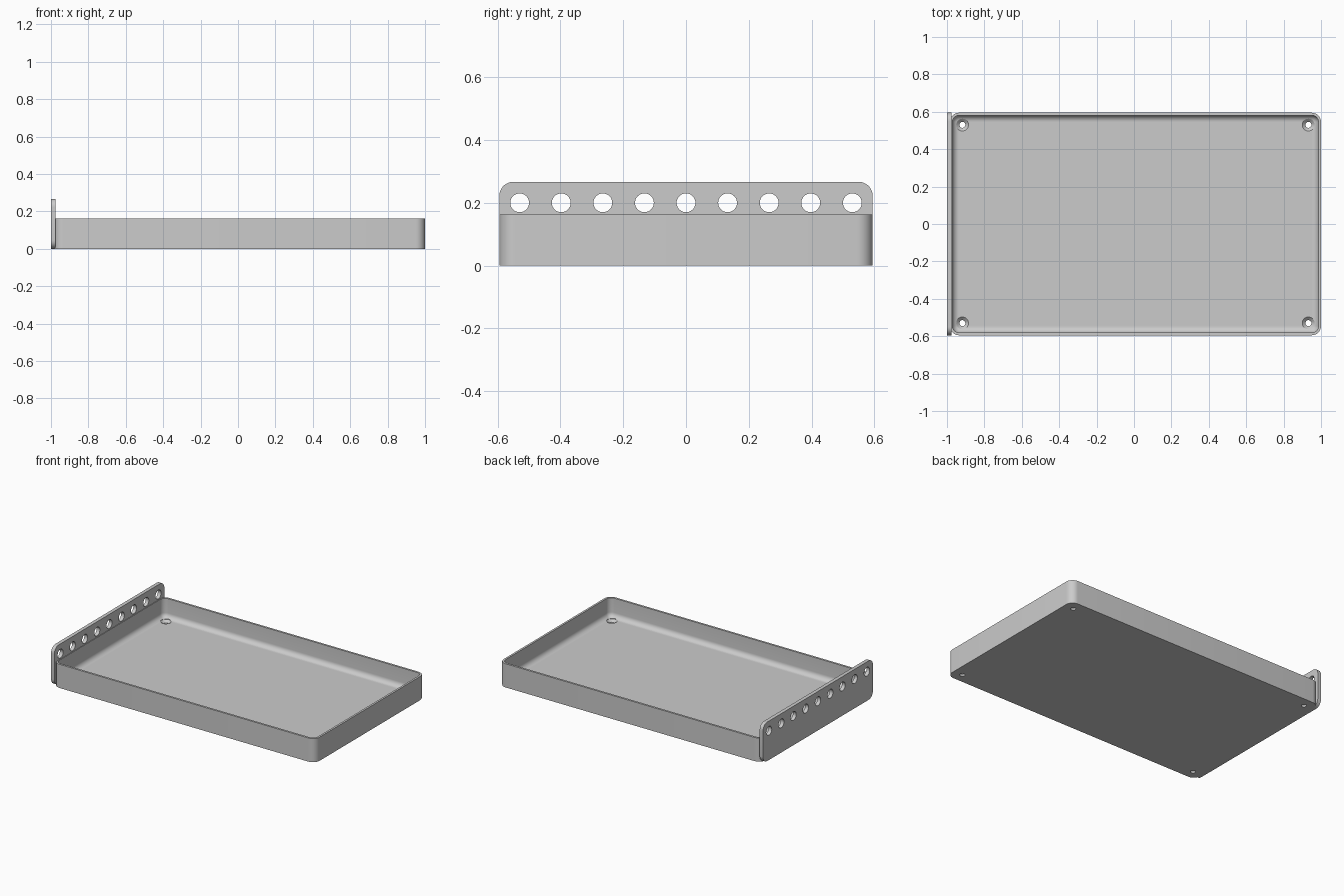
import bpy, bmesh, math
from mathutils import Matrix, Vector

cube = bpy.data.objects.get("Cube")
if cube:
    bpy.data.objects.remove(cube, do_unlink=True)

grey = bpy.data.materials.new("light grey")
grey.use_nodes = True
grey.diffuse_color = (0.6, 0.6, 0.6, 1)
grey.node_tree.nodes["Principled BSDF"].inputs["Base Color"].default_value = (0.6, 0.6, 0.6, 1)


def rounded_rect(half_a, half_b, radius, steps=8):
    """Points of a rounded rectangle, counter-clockwise."""
    points = []
    for i, (sa, sb) in enumerate([(1, 1), (-1, 1), (-1, -1), (1, -1)]):
        for k in range(steps + 1):
            t = (i + k / steps) * math.pi / 2
            points.append((sa * (half_a - radius) + radius * math.cos(t),
                           sb * (half_b - radius) + radius * math.sin(t)))
    return points


def loft(name, rings):
    """Skin a list of equal-length rings and cap both ends."""
    bm = bmesh.new()
    loops = [[bm.verts.new(p) for p in ring] for ring in rings]
    n = len(loops[0])
    for low, high in zip(loops, loops[1:]):
        for i in range(n):
            j = (i + 1) % n
            bm.faces.new((low[i], low[j], high[j], high[i]))
    bm.faces.new(loops[0][::-1])
    bm.faces.new(loops[-1])
    bmesh.ops.recalc_face_normals(bm, faces=bm.faces)
    mesh = bpy.data.meshes.new(name)
    bm.to_mesh(mesh)
    bm.free()
    mesh.materials.append(grey)
    obj = bpy.data.objects.new(name, mesh)
    bpy.context.collection.objects.link(obj)
    return obj


def revolve(centre, axis, profile, sides=32):
    """Round cutter from (offset along axis, radius) pairs."""
    turn = Vector((0, 0, 1)).rotation_difference(Vector(axis)).to_matrix().to_4x4()
    place = Matrix.Translation(centre) @ turn
    rings = [[place @ Vector((r * math.cos(k * math.tau / sides),
                              r * math.sin(k * math.tau / sides), h))
              for k in range(sides)] for h, r in profile]
    return loft("hole_cutter", rings)


def drill(obj, cutters):
    """Cut every hole, then smooth the rounded faces."""
    bpy.ops.object.select_all(action='DESELECT')
    obj.select_set(True)
    bpy.context.view_layer.objects.active = obj
    for cutter in cutters:
        cutter.hide_render = True
        mod = obj.modifiers.new("hole", 'BOOLEAN')
        mod.operation = 'DIFFERENCE'
        mod.solver = 'EXACT'
        mod.object = cutter
        bpy.ops.object.modifier_apply(modifier=mod.name)
        bpy.data.objects.remove(cutter, do_unlink=True)
    bpy.ops.object.shade_smooth_by_angle(angle=math.radians(30))


# Tray: outer wall, rim, inner wall, then a fillet down to the floor
CX, HX, HY, CORNER = 0.0075, 0.9925, 0.595, 0.05
HEIGHT, WALL, FLOOR, FILLET = 0.162, 0.014, 0.03, 0.034
section = [(0, 0), (0, HEIGHT), (WALL, HEIGHT)]
for k in range(9):
    t = k / 8 * math.pi / 2
    section.append((WALL + FILLET * (1 - math.cos(t)),
                    FLOOR + FILLET * (1 - math.sin(t))))
tray = loft("tray", [[(CX + a, b, z) for a, b in
                      rounded_rect(HX - d, HY - d, CORNER - d)] for d, z in section])

# Countersunk screw holes in the floor corners
sink = [(-0.02, 0.016), (0.014, 0.016), (FLOOR, 0.033), (FLOOR + 0.02, 0.033)]
drill(tray, [revolve((CX + sx * 0.925, sy * 0.53, 0), (0, 0, 1), sink)
             for sx in (-1, 1) for sy in (-1, 1)])

# Upright end plate with a row of round holes
PLATE_TOP = 0.267
plate = loft("end_plate", [[(x, a, PLATE_TOP / 2 + b) for a, b in
                            rounded_rect(HY, PLATE_TOP / 2, 0.045)]
                           for x in (-1, -0.975)])
drill(plate, [revolve((-1, i * 0.1325, 0.2), (1, 0, 0), [(-0.05, 0.03), (0.08, 0.03)])
              for i in range(-4, 5)])
